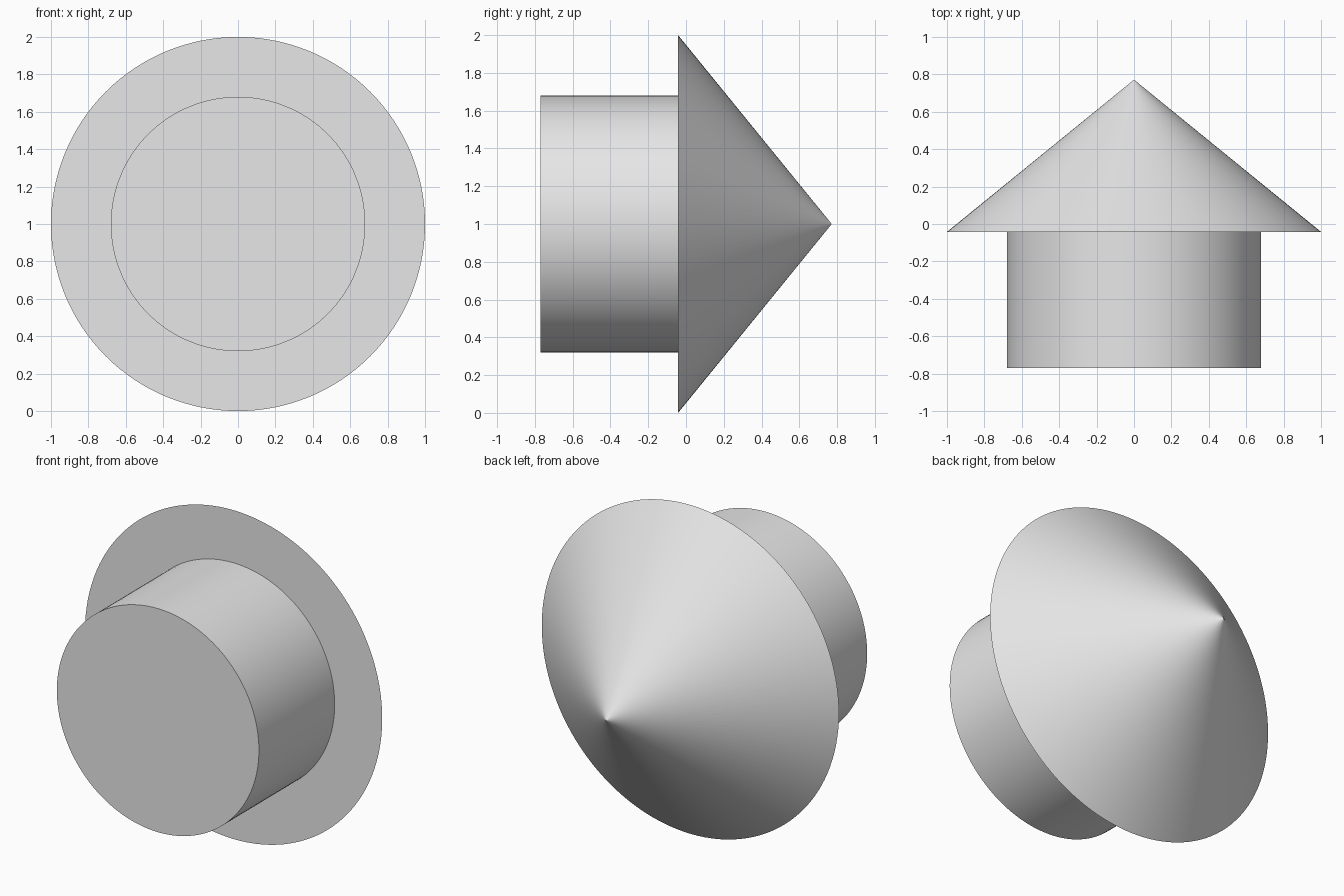
import bpy
import math

cube = bpy.data.objects.get("Cube")
if cube:
    bpy.data.objects.remove(cube, do_unlink=True)

# One plain grey for the whole model
GREY = (0.8, 0.8, 0.8, 1.0)
grey = bpy.data.materials.new("light grey")
grey.use_nodes = True
grey.diffuse_color = GREY
grey.node_tree.nodes["Principled BSDF"].inputs["Base Color"].default_value = GREY


def round_part(name, front_radius, back_radius, y_front, y_back):
    """Round solid lying along y, centred one unit above the ground."""
    bpy.ops.mesh.primitive_cone_add(
        vertices=128, radius1=front_radius, radius2=back_radius,
        depth=y_back - y_front, end_fill_type='NGON',
        location=(0, (y_front + y_back) / 2, 1),
        rotation=(-math.pi / 2, 0, 0))
    part = bpy.context.object
    part.name = name
    part.data.materials.append(grey)
    bpy.ops.object.shade_smooth_by_angle(angle=math.radians(30))
    return part


# Stem, and the wide head narrowing to a point at the back
round_part("stem", 0.68, 0.68, -0.77, -0.042)
round_part("cone_head", 1.0, 0.002, -0.042, 0.77)
